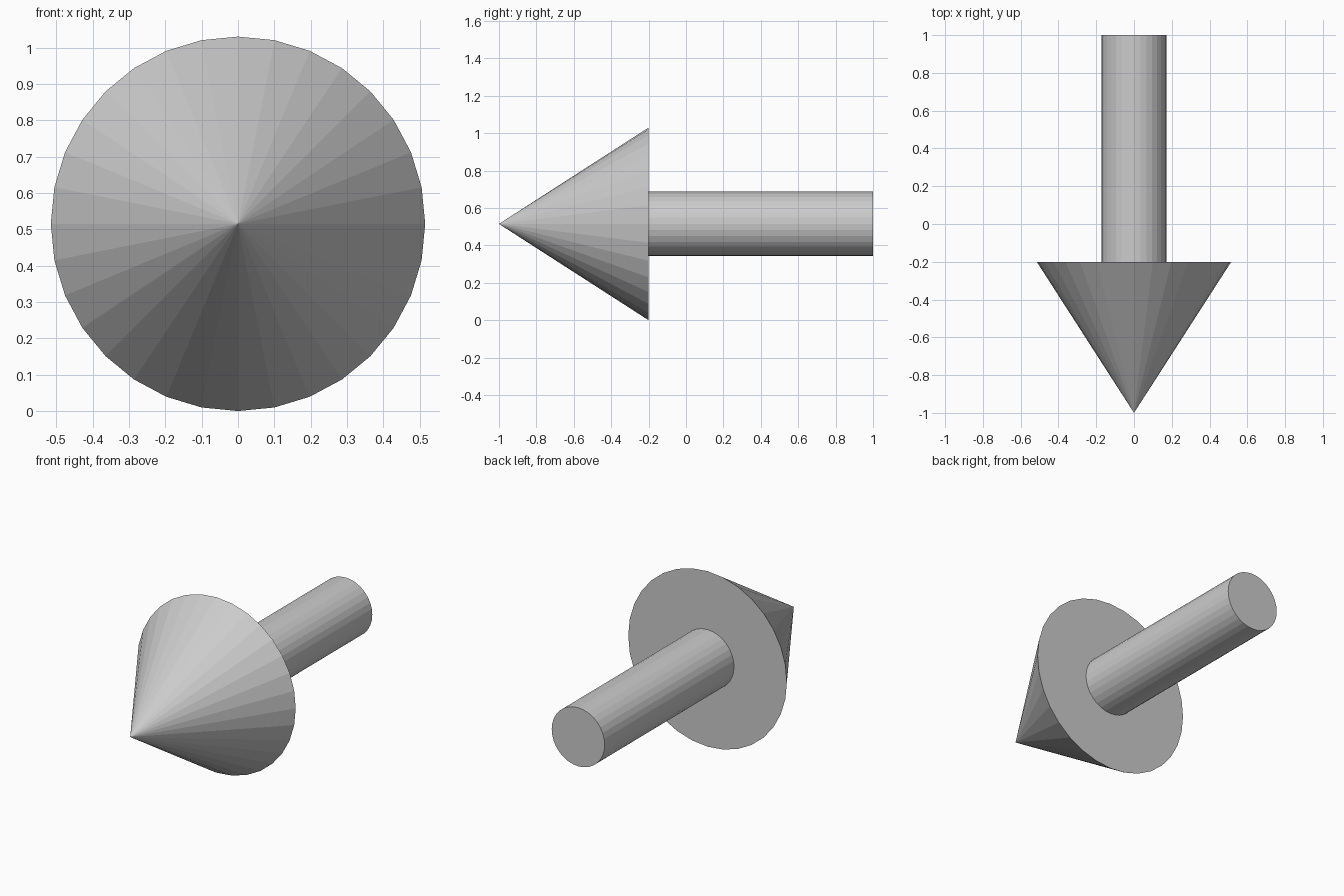
import bpy
from math import pi

if "Cube" in bpy.data.objects:
    bpy.data.objects.remove(bpy.data.objects["Cube"])

SIDES = 32
AXIS_Z = 0.515


def tapered(name, r_back, r_front, y_back, y_front):
    # Round part lying along y, its front end towards -y
    bpy.ops.mesh.primitive_cone_add(
        vertices=SIDES, radius1=r_back, radius2=r_front,
        depth=y_back - y_front,
        location=(0, (y_back + y_front) / 2, AXIS_Z),
        rotation=(pi / 2, 0, 0))
    bpy.context.object.name = name


# Pointed head
tapered("arrow_head", 0.515, 0, -0.2, -1.0)

# Cylindrical shaft
tapered("arrow_shaft", 0.172, 0.172, 1.0, -0.2)
